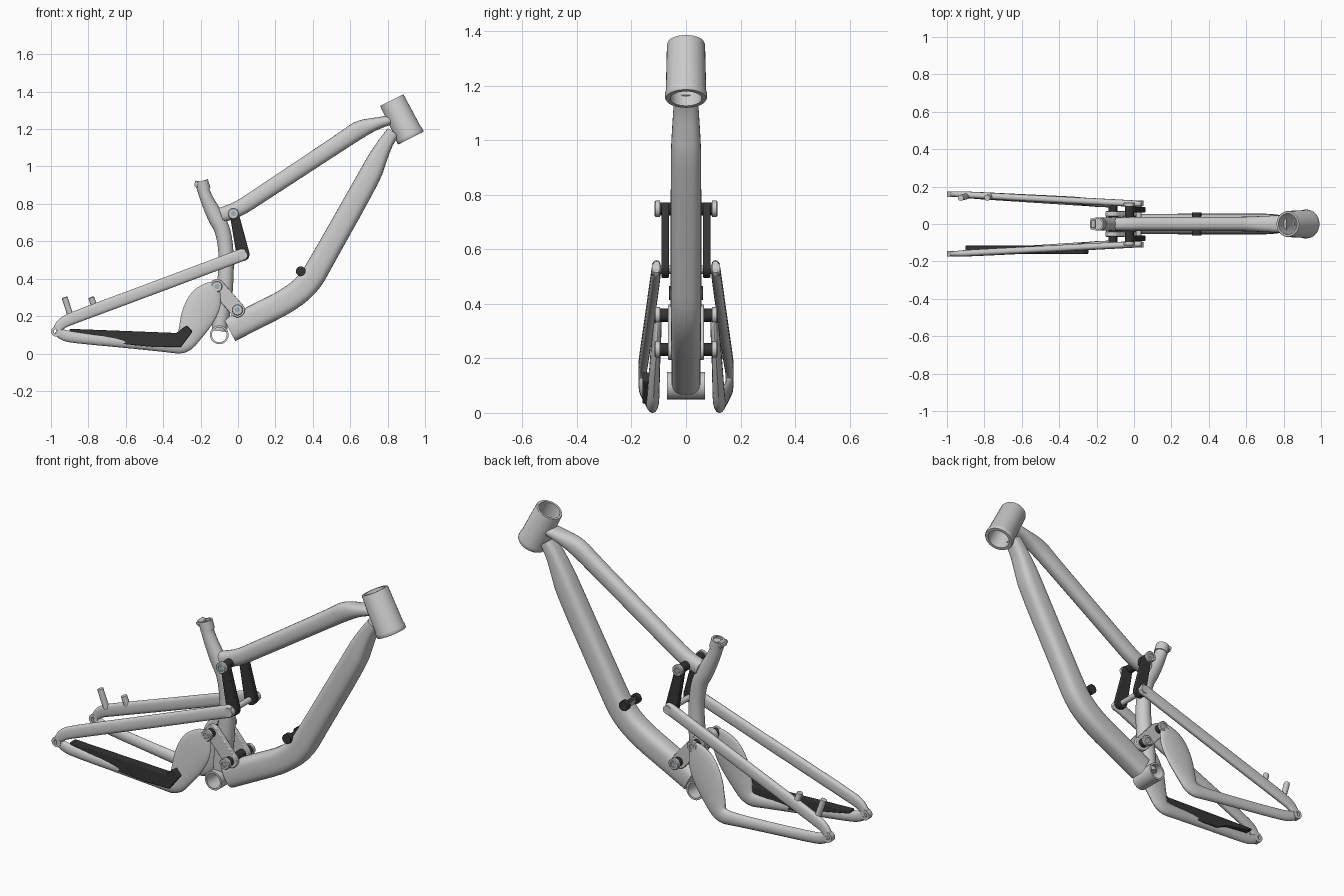
import bpy, bmesh, math
from mathutils import Vector

if "Cube" in bpy.data.objects:
    bpy.data.objects.remove(bpy.data.objects["Cube"])


def material(name, col):
    m = bpy.data.materials.new(name)
    m.diffuse_color = (*col, 1)
    m.use_nodes = True
    m.node_tree.nodes["Principled BSDF"].inputs["Base Color"].default_value = m.diffuse_color
    return m


DARK = material("dark", (0.035, 0.035, 0.035))
BLUE = material("steel_blue", (0.35, 0.42, 0.47))


def finish(name, bm, mat=None, angle=35, bevel=0):
    bmesh.ops.recalc_face_normals(bm, faces=bm.faces)
    me = bpy.data.meshes.new(name)
    bm.to_mesh(me)
    bm.free()
    me.polygons.foreach_set("use_smooth", [True] * len(me.polygons))
    me.set_sharp_from_angle(angle=math.radians(angle))
    ob = bpy.data.objects.new(name, me)
    bpy.context.collection.objects.link(ob)
    if mat:
        me.materials.append(mat)
    if bevel:
        b = ob.modifiers.new("bevel", "BEVEL")
        b.width, b.segments = bevel, 2
    return ob


def bridge(bm, a, b):
    for i in range(len(a)):
        j = (i + 1) % len(a)
        bm.faces.new((a[i], a[j], b[j], b[i]))


def chaikin(pts, n=2):
    # rounds the bends, keeping the end points
    for _ in range(n):
        out = [pts[0]]
        for a, b in zip(pts, pts[1:]):
            out += [a.lerp(b, 0.25), a.lerp(b, 0.75)]
        pts = out + [pts[-1]]
    return pts


def sweep(name, pts, power=2.0, n=24, mat=None):
    # pts: x, y, z, half height, half width along y
    pts = chaikin([Vector(p) for p in pts])
    bm = bmesh.new()
    rings = []
    for i, p in enumerate(pts):
        t = (pts[min(i + 1, len(pts) - 1)] - pts[max(i - 1, 0)])[:3]
        t = Vector(t).normalized()
        side = (Vector((0, 1, 0)) - t * t.y).normalized()
        up = t.cross(side)
        ring = []
        for k in range(n):
            a = 2 * math.pi * k / n
            c, s = math.cos(a), math.sin(a)
            u = math.copysign(abs(c) ** (2 / power), c)
            v = math.copysign(abs(s) ** (2 / power), s)
            ring.append(bm.verts.new(Vector(p[:3]) + side * u * p[4] + up * v * p[3]))
        rings.append(ring)
    for a, b in zip(rings, rings[1:]):
        bridge(bm, a, b)
    bm.faces.new(rings[0])
    bm.faces.new(rings[-1])
    return finish(name, bm, mat)


def lathe(name, a, b, profile, mat=None, n=32, closed=True):
    # profile: (fraction from a to b, radius); closed profiles make hollow tubes
    a, b = Vector(a), Vector(b)
    q = (b - a).to_track_quat("Z", "Y")
    bm = bmesh.new()
    rings = [[bm.verts.new(a.lerp(b, t) + q @ Vector((r * math.cos(k * 2 * math.pi / n),
              r * math.sin(k * 2 * math.pi / n), 0))) for k in range(n)] for t, r in profile]
    for c, d in zip(rings, rings[1:]):
        bridge(bm, c, d)
    if closed:
        bridge(bm, rings[-1], rings[0])
    else:
        bm.faces.new(rings[0])
        bm.faces.new(rings[-1])
    return finish(name, bm, mat)


def rod(name, a, b, r, mat=None, n=20):
    return lathe(name, a, b, [(0, r), (1, r)], mat, n, False)


def prism(name, poly, y0, y1, mat=None, bevel=0.004):
    bm = bmesh.new()
    a = [bm.verts.new((x, y0, z)) for x, z in poly]
    b = [bm.verts.new((x, y1, z)) for x, z in poly]
    bridge(bm, a, b)
    bm.faces.new(a)
    bm.faces.new(b)
    return finish(name, bm, mat, bevel=bevel)


def capsule(p, r, q, s, n=10):
    # outline around two circles
    d = math.atan2(q[1] - p[1], q[0] - p[0])
    out = []
    for c, rad, base in ((p, r, d + math.pi / 2), (q, s, d - math.pi / 2)):
        for k in range(n + 1):
            a = base + math.pi * k / n
            out.append((c[0] + rad * math.cos(a), c[1] + rad * math.sin(a)))
    return out


# head tube with flared lower rim
lathe("head_tube", (0.925, 0, 1.152), (0.822, 0, 1.355),
      [(0, 0.058), (0, 0.074), (0.02, 0.077), (0.1, 0.077), (0.14, 0.074), (0.97, 0.07),
       (1, 0.067), (1, 0.056)])

# main tubes
sweep("down_tube", [(0.83, 0, 1.185, .035, .042), (0.785, 0, 1.12, .04, .046),
                    (0.74, 0, 1.03, .053, .052), (0.705, 0, 0.95, .061, .056),
                    (0.46, 0, 0.515, .063, .056), (0.38, 0, 0.375, .066, .056),
                    (0.27, 0, 0.285, .066, .055), (0.1, 0, 0.2, .067, .054),
                    (-0.045, 0, 0.125, .066, .053)], power=3.0, n=32)
sweep("top_tube", [(0.82, 0, 1.25, .025, .045), (0.74, 0, 1.23, .032, .045),
                   (0.65, 0, 1.2, .05, .041), (0.57, 0, 1.145, .046, .038),
                   (0.1, 0, 0.835, .043, .037), (0.0, 0, 0.77, .042, .037),
                   (-0.09, 0, 0.74, .04, .036)], power=2.4)
sweep("seat_tube", [(-0.195, 0, 0.91, .032, .032), (-0.175, 0, 0.84, .033, .033),
                    (-0.12, 0, 0.73, .044, .037), (-0.08, 0, 0.66, .042, .038),
                    (-0.062, 0, 0.54, .04, .038), (-0.065, 0, 0.4, .042, .042),
                    (-0.085, 0, 0.25, .05, .045), (-0.1, 0, 0.12, .04, .045)])

# seat clamp
lathe("seat_clamp", (-0.182, 0, 0.875), (-0.196, 0, 0.922),
      [(0, 0.03), (0, 0.036), (1, 0.036), (1, 0.027)])
prism("seat_clamp_ear", [(-0.235, 0.895), (-0.215, 0.885), (-0.205, 0.92), (-0.228, 0.925)], -.022, .022)
rod("seat_clamp_bolt", (-0.223, -.03, 0.908), (-0.223, .03, 0.908), 0.009)

# bottom bracket shell
lathe("bottom_bracket", (-0.1, -.07, 0.1), (-0.1, .07, 0.1),
      [(0, 0.04), (0, 0.05), (1, 0.05), (1, 0.04)])

# shock mount on the down tube
rod("shock_mount_pin", (0.335, -.055, 0.44), (0.335, .055, 0.44), 0.015, DARK)
prism("shock_mount_base", [(0.315, 0.445), (0.345, 0.45), (0.40, 0.42), (0.35, 0.38)], -.025, .025)

# cross pins
rod("seatstay_axle", (0.025, -.11, 0.525), (0.025, .11, 0.525), 0.015)
for n, x, z in (("upper", -.025, .748), ("lower_rear", -.113, .358), ("lower_front", -.003, .233)):
    rod(n + "_pivot_axle", (x, -.1, z), (x, .1, z), 0.024, DARK)

# parts on both sides
for s, side in ((-1, "right"), (1, "left")):
    for n, x, z in (("upper", -.025, .748), ("lower_rear", -.113, .358), ("lower_front", -.003, .233)):
        lathe(f"{n}_pivot_cap_{side}", (x, s * .095, z), (x, s * .115, z),
              [(0, .03), (.8, .03), (1, .026), (1, .016), (.7, .016)], None, 24, False)
        rod(f"{n}_pivot_bolt_{side}", (x, s * .1, z), (x, s * .1135, z), .014, BLUE)
    rod(f"shock_mount_knob_{side}", (0.335, s * .035, 0.44), (0.335, s * .062, 0.44), 0.026, DARK)

    # rocker links
    prism(f"upper_link_{side}", capsule((-.02, .745), .024, (.027, .53), .035), s * .062, s * .09, DARK)
    prism(f"lower_link_{side}", capsule((-.113, .358), .04, (-.003, .233), .04), s * .04, s * .066)

    # seat stay
    sweep(f"seat_stay_{side}", [(.045, s * .108, .535, .022, .012), (.03, s * .108, .53, .034, .016),
                                (-.02, s * .11, .512, .033, .018), (-.5, s * .135, .332, .033, .018),
                                (-.87, s * .155, .195, .033, .018), (-.94, s * .159, .165, .03, .016),
                                (-.97, s * .16, .125, .022, .014)], power=2.6)
    rod(f"seat_stay_end_{side}", (.027, s * .095, .525), (.027, s * .125, .525), .024)

    # chain stay swelling into a leaf-shaped front end
    sweep(f"chain_stay_{side}", [(-.97, s * .16, .12, .022, .014), (-.93, s * .158, .095, .03, .016),
                                 (-.85, s * .153, .083, .03, .019), (-.6, s * .139, .06, .03, .021),
                                 (-.37, s * .126, .04, .034, .023), (-.29, s * .121, .04, .045, .023),
                                 (-.25, s * .117, .12, .07, .021), (-.215, s * .113, .2, .092, .019),
                                 (-.17, s * .107, .29, .09, .017), (-.135, s * .102, .35, .05, .013),
                                 (-.12, s * .1, .372, .02, .01)])

    # dropout
    lathe(f"dropout_{side}", (-.972, s * .145, .118), (-.972, s * .175, .118),
          [(0, .013), (0, .027), (1, .027), (1, .013)], None, 24)

# chain guard on the drive side
prism("chain_guard", [(-.9, .132), (-.33, .11), (-.275, .15), (-.243, .118), (-.305, .035),
                      (-.45, .035), (-.67, .055), (-.73, .085), (-.9, .118)], -.16, -.114, DARK)

# brake mount posts on the other side
rod("brake_post_rear", (-.895, .148, .2), (-.927, .14, .3), .016)
rod("brake_post_front", (-.765, .148, .24), (-.785, .14, .3), .016)
